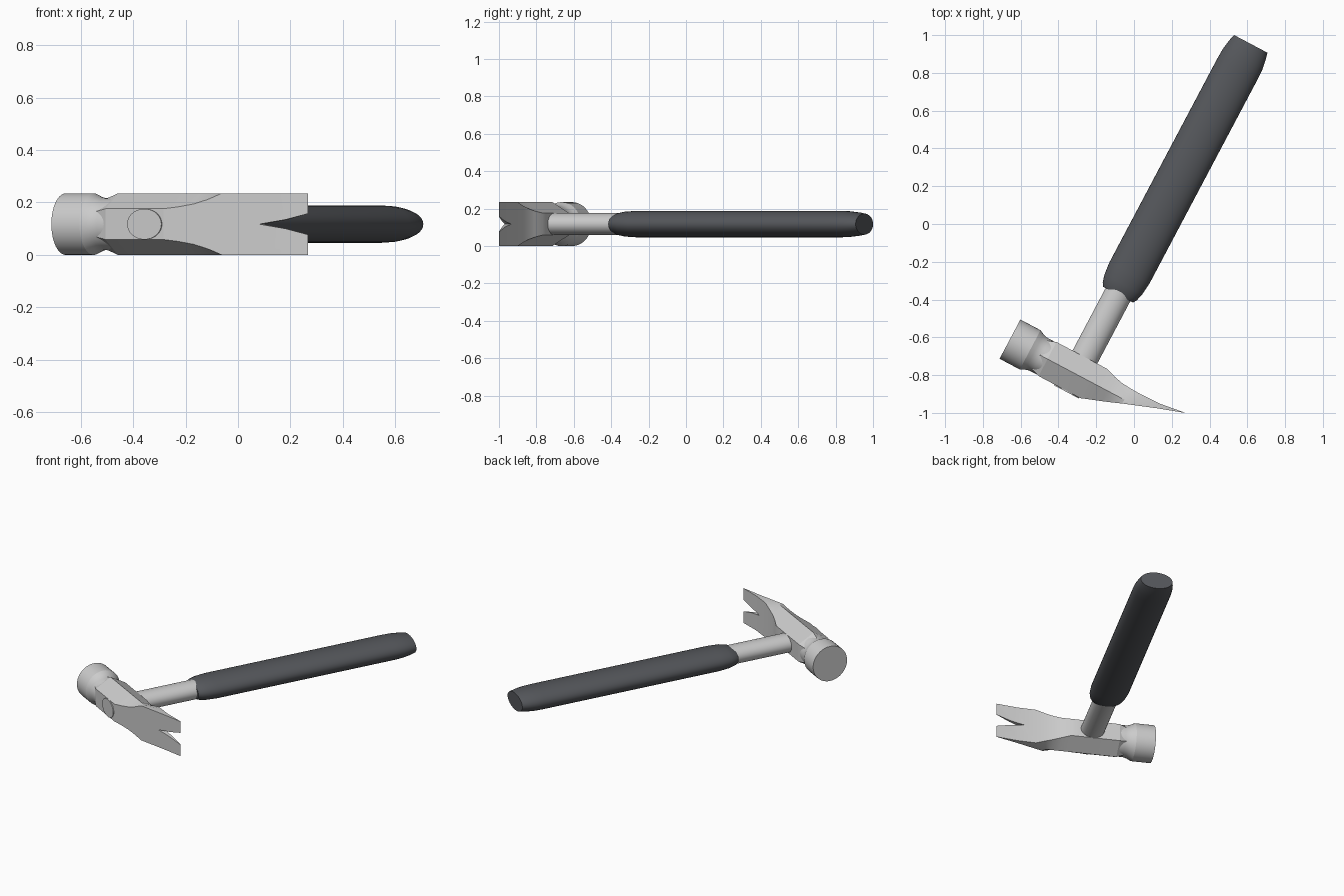
import bpy, bmesh, math
from mathutils import Vector

if "Cube" in bpy.data.objects:
    bpy.data.objects.remove(bpy.data.objects["Cube"])

TILT = math.radians(-27.9)   # whole hammer is turned on the ground
ZC = 0.1175                  # mid height
VC = -0.846                  # head axis
UC = 0.10                    # handle axis


def loft(name, rings, smooth=None):
    """Skin closed rings of equal point count, capping both ends."""
    bm = bmesh.new()
    vs = [[bm.verts.new(p) for p in r] for r in rings]
    n = len(vs[0])
    for a, b in zip(vs, vs[1:]):
        for i in range(n):
            j = (i + 1) % n
            bm.faces.new((a[i], a[j], b[j], b[i]))
    bm.faces.new(vs[0])
    bm.faces.new(vs[-1])
    bmesh.ops.remove_doubles(bm, verts=bm.verts, dist=1e-5)
    bmesh.ops.recalc_face_normals(bm, faces=bm.faces)
    me = bpy.data.meshes.new(name)
    bm.to_mesh(me)
    bm.free()
    ob = bpy.data.objects.new(name, me)
    bpy.context.collection.objects.link(ob)
    ob.location.z = ZC
    ob.rotation_euler.z = TILT
    bpy.context.view_layer.update()
    if smooth:
        activate(ob)
        bpy.ops.object.shade_smooth_by_angle(angle=math.radians(smooth))
    return ob


def activate(ob):
    bpy.ops.object.select_all(action='DESELECT')
    ob.select_set(True)
    bpy.context.view_layer.objects.active = ob


def circle(n):
    return [(math.cos(2 * math.pi * i / n), math.sin(2 * math.pi * i / n)) for i in range(n)]


def handle_ring(v, a, b, n=32):
    return [(UC + a * c, v, b * s) for c, s in circle(n)]


def head_ring(u, r, n=40):
    return [(u, VC + r * c, r * s) for c, s in circle(n)]


def body_ring(u, v_hi, z_hi, v_lo, z_lo, z_mid=0.1175):
    half = [(v_hi, z_hi), (VC if z_hi < 0.117 or z_lo < 0.117 else (v_hi + v_lo) / 2, z_mid), (v_lo, z_lo)]
    return [(u, v, z) for v, z in half] + [(u, v, -z) for v, z in reversed(half)]


# Steel shaft, slightly proud of the top of the head
loft("shaft", [handle_ring(v, 0.074, 0.0585) for v in (-0.953, -0.3)], 35)

# Rubber grip with rounded ends
g0, g1 = -0.37, 1.132
grip = loft("grip", [handle_ring(v, a, b) for v, a, b in (
    (g0, 0.090, 0.050), (g0 + 0.02, 0.102, 0.059), (g0 + 0.06, 0.113, 0.067), (g0 + 0.13, 0.12, 0.071),
    (g1 - 0.15, 0.12, 0.071), (g1 - 0.09, 0.118, 0.069), (g1 - 0.035, 0.109, 0.063), (g1, 0.1, 0.056))], 40)
mat = bpy.data.materials.new("dark_rubber")
mat.diffuse_color = (0.09, 0.095, 0.105, 1)
mat.use_nodes = True
mat.node_tree.nodes["Principled BSDF"].inputs["Base Color"].default_value = mat.diffuse_color
grip.data.materials.append(mat)

# Round striking face and neck
loft("striking_face", [head_ring(u, r) for u, r in (
    (-0.295, 0.1175), (-0.174, 0.1175), (-0.15, 0.106), (-0.13, 0.0995), (-0.11, 0.0985), (-0.06, 0.0985))], 25)

# Hexagonal body running into the flat wedge claw
R = 0.1175
A = R * math.cos(math.pi / 6)


def hex_ring(u, s):
    return body_ring(u, VC + A * s, R / 2 * s, VC - A * s, R / 2 * s, R * s)


body = loft("claw_body", [
    hex_ring(-0.12, 0.83), hex_ring(-0.095, 0.91), hex_ring(-0.07, 1.0), hex_ring(0.18, 1.0),
    body_ring(0.234, VC + A, 0.059, -0.928, 0.066),
    body_ring(0.29, -0.763, 0.070, -0.908, 0.077),
    body_ring(0.34, -0.774, 0.083, -0.889, 0.094),
    body_ring(0.39, -0.778, 0.098, -0.869, R),
    body_ring(0.45, -0.780, R, -0.847, R),
    body_ring(0.57, -0.776, R, -0.803, R),
    body_ring(0.703, -0.757, R, -0.759, R)])

# Nail slot cut into the claw
tri = [(0.525, 0.0), (0.62, 0.017), (0.74, 0.05), (0.74, -0.05), (0.62, -0.017)]
cutter = loft("slot_cutter", [[(u, v, z) for u, z in tri] for v in (-1.0, -0.6)])
cutter.hide_render = True
mod = body.modifiers.new("nail_slot", 'BOOLEAN')
mod.operation = 'DIFFERENCE'
mod.solver = 'EXACT'
mod.object = cutter
activate(body)
bpy.ops.object.modifier_apply(modifier=mod.name)
bpy.data.objects.remove(cutter)
activate(body)
bpy.ops.object.shade_smooth_by_angle(angle=math.radians(20))
